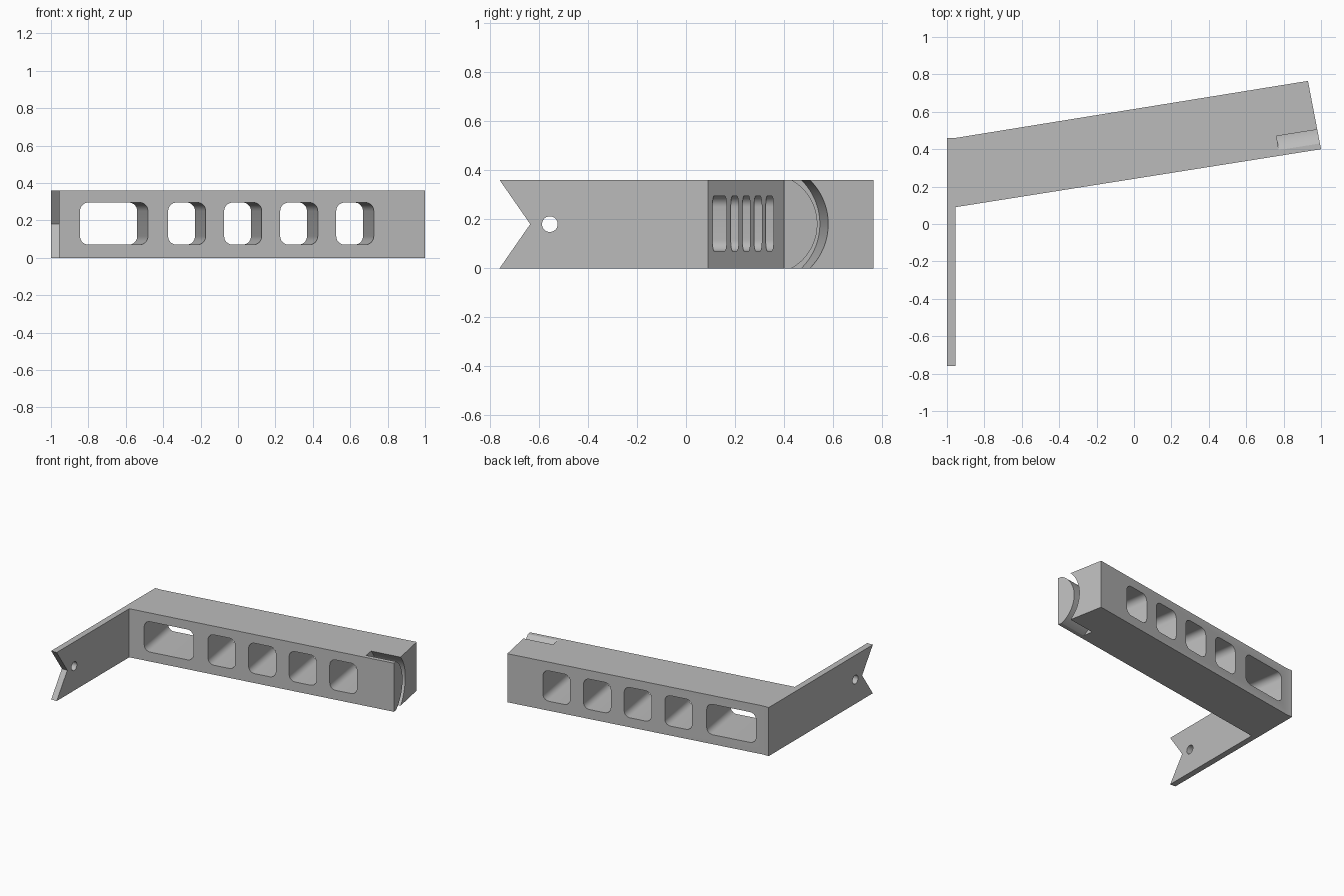
import bpy, bmesh
from math import sin, cos, pi, atan2
from mathutils import Vector

cube = bpy.data.objects.get("Cube")
if cube:
    bpy.data.objects.remove(cube)

H = 0.36
LEG_X = -0.955
INNER = Vector((LEG_X, 0.09, 0))     # corner between leg and arm
TIP = Vector((1.0, 0.40, 0))         # front corner of the arm's free end
ALONG = (TIP - INNER).normalized()
ACROSS = Vector((-ALONG.y, ALONG.x, 0))
UP = Vector((0, 0, 1))

grey = bpy.data.materials.new("plain grey")
grey.use_nodes = True
grey.diffuse_color = (0.5, 0.5, 0.5, 1)
grey.node_tree.nodes["Principled BSDF"].inputs["Base Color"].default_value = grey.diffuse_color


def prism(name, points, sweep):
    """Extrude a closed outline along a vector."""
    bm = bmesh.new()
    face = bm.faces.new([bm.verts.new(p) for p in points])
    ext = bmesh.ops.extrude_face_region(bm, geom=[face])
    verts = [v for v in ext["geom"] if isinstance(v, bmesh.types.BMVert)]
    bmesh.ops.translate(bm, verts=verts, vec=sweep)
    bmesh.ops.recalc_face_normals(bm, faces=bm.faces[:])
    mesh = bpy.data.meshes.new(name)
    bm.to_mesh(mesh)
    bm.free()
    mesh.materials.append(grey)
    obj = bpy.data.objects.new(name, mesh)
    bpy.context.collection.objects.link(obj)
    return obj


def cut(target, cutter):
    """Subtract a cutter and discard it."""
    cutter.hide_render = True
    bpy.context.view_layer.objects.active = target
    mod = target.modifiers.new("cut", "BOOLEAN")
    mod.operation = "DIFFERENCE"
    mod.solver = "EXACT"
    mod.object = cutter
    bpy.ops.object.modifier_apply(modifier=mod.name)
    bpy.data.objects.remove(cutter)


def arc(center, a, b, radius, start, end, steps):
    """Points on an arc in the plane of vectors a and b."""
    angles = [start + (end - start) * i / steps for i in range(steps + 1)]
    return [center + radius * (a * cos(t) + b * sin(t)) for t in angles]


# Bracket: thin leg with a thick slanted arm
outline = [(-1, 0.46), (LEG_X, 0.46), (0.93, 0.765), TIP.xy, INNER.xy,
           (LEG_X, -0.76), (-1, -0.76)]
bracket = prism("angled_bracket", [(x, y, 0) for x, y in outline], UP * H)

# Rounded windows through the arm
windows = [(-0.845, -0.481)] + [(-0.374 + 0.2995 * i, -0.172 + 0.2995 * i) for i in range(4)]
R = 0.045
for left, right in windows:
    corners = [(right - R, 0.295 - R), (left + R, 0.295 - R),
               (left + R, 0.07 + R), (right - R, 0.07 + R)]
    pts = []
    for i, (x, z) in enumerate(corners):
        base = INNER + ALONG * ((x - LEG_X) / ALONG.x) + UP * z - ACROSS * 0.1
        pts += arc(base, ALONG, UP, R, i * pi / 2, (i + 1) * pi / 2, 8)
    cut(bracket, prism("window_cutter", pts, ACROSS * 0.6))

# Curved slot in the free end of the arm
center = TIP - ALONG * 0.224 - ACROSS * 0.067 + UP * H / 2
ring = arc(center, ACROSS, UP, 0.25, -1.3, 1.3, 48) + arc(center, ACROSS, UP, 0.205, 1.3, -1.3, 48)
cut(bracket, prism("slot_cutter", ring, ALONG * 0.4))

# V notch and pin hole at the end of the leg
notch = [(-1.1, -0.635, H / 2), (-1.1, -0.885, -H / 2), (-1.1, -0.885, H * 1.5)]
cut(bracket, prism("notch_cutter", notch, Vector((0.3, 0, 0))))
pin = arc(Vector((-1.1, -0.555, H / 2)), Vector((0, 1, 0)), UP, 0.032, 0, 2 * pi, 32)[:-1]
cut(bracket, prism("pin_cutter", pin, Vector((0.3, 0, 0))))

# Smooth curved walls, sharp edges
bpy.ops.object.select_all(action="DESELECT")
bracket.select_set(True)
bpy.context.view_layer.objects.active = bracket
bpy.ops.object.shade_smooth_by_angle(angle=0.5)
